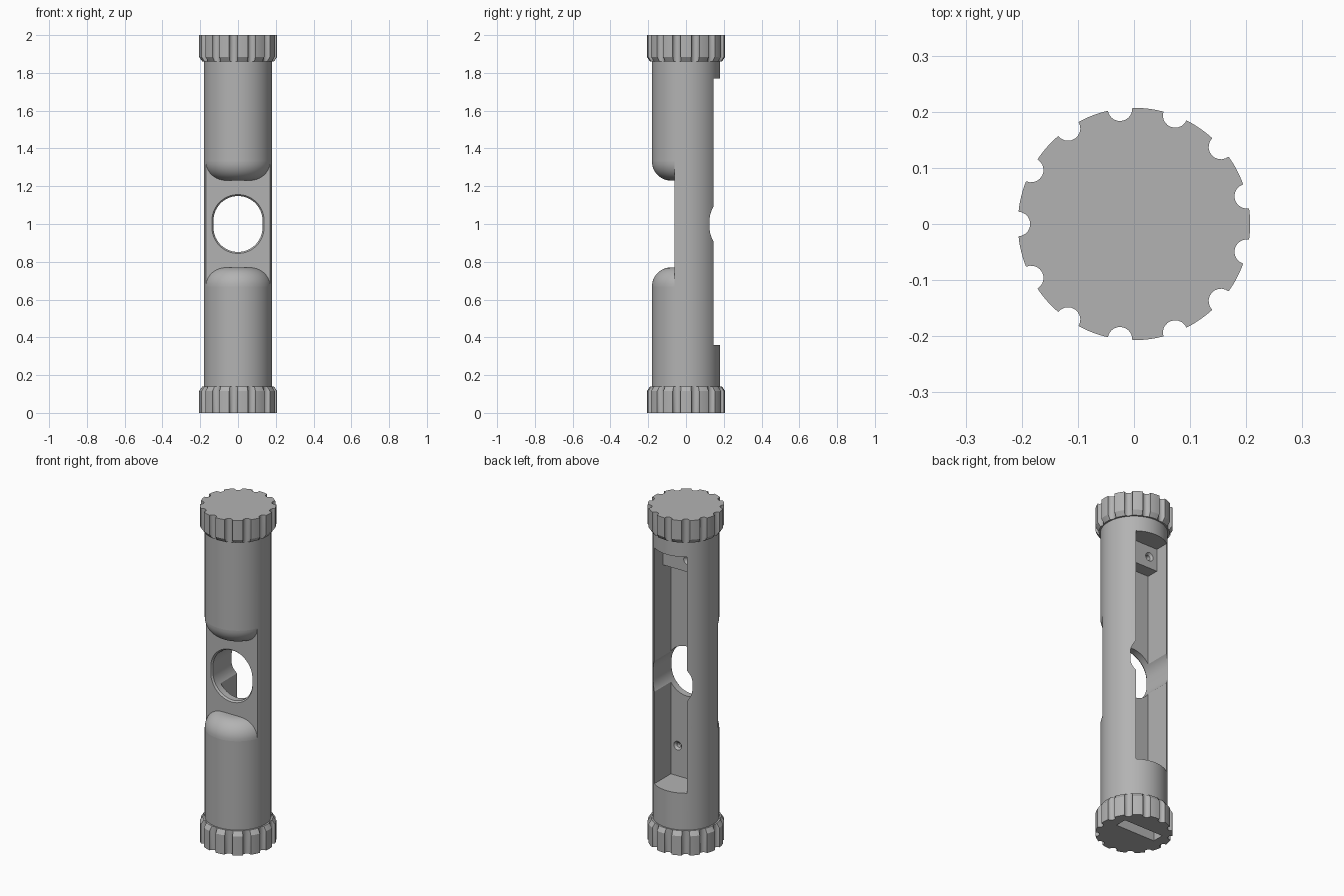
import bpy, bmesh, math

if "Cube" in bpy.data.objects:
    bpy.data.objects.remove(bpy.data.objects["Cube"])

R = 0.18          # barrel radius
SEG = 96
grey = bpy.data.materials.new("mid grey")
grey.diffuse_color = (0.45, 0.45, 0.45, 1)
grey.use_nodes = True
grey.node_tree.nodes["Principled BSDF"].inputs["Base Color"].default_value = grey.diffuse_color


def add(name, bm):
    bmesh.ops.recalc_face_normals(bm, faces=bm.faces)
    me = bpy.data.meshes.new(name)
    bm.to_mesh(me)
    bm.free()
    me.materials.append(grey)
    ob = bpy.data.objects.new(name, me)
    bpy.context.collection.objects.link(ob)
    return ob


def loft(name, rings):
    """Closed solid through rings that share a point count."""
    bm = bmesh.new()
    vs = [[bm.verts.new(p) for p in ring] for ring in rings]
    n = len(vs[0])
    for a, b in zip(vs, vs[1:]):
        for i in range(n):
            bm.faces.new((a[i], a[(i + 1) % n], b[(i + 1) % n], b[i]))
    bm.faces.new(vs[0])
    bm.faces.new(vs[-1])
    return add(name, bm)


def circle(r, z):
    return [(r * math.cos(2 * math.pi * i / SEG), r * math.sin(2 * math.pi * i / SEG), z)
            for i in range(SEG)]


def box(name, x, y0, y1, z0, z1):
    return loft(name, [[(-x, y0, z), (x, y0, z), (x, y1, z), (-x, y1, z)] for z in (z0, z1)])


def stadium(r, half, y, x=0, z=1.0, n=64):
    pts = []
    for i in range(n):
        a = 2 * math.pi * (i + 0.5) / n
        pts.append((x + r * math.cos(a), y, z + r * math.sin(a) + math.copysign(half, math.sin(a))))
    return pts


def select(ob):
    bpy.ops.object.select_all(action='DESELECT')
    ob.select_set(True)
    bpy.context.view_layer.objects.active = ob


def cut(ob, cutter):
    cutter.hide_render = True
    m = ob.modifiers.new("cut", 'BOOLEAN')
    m.operation, m.solver, m.object = 'DIFFERENCE', 'EXACT', cutter
    select(ob)
    bpy.ops.object.modifier_apply(modifier=m.name)
    bpy.data.objects.remove(cutter)


def smooth(ob):
    select(ob)
    bpy.ops.object.shade_smooth_by_angle(angle=math.radians(30))


# main tube with flat front recess
tube = loft("tube", [circle(R, 0.14), circle(R, 1.86)])
cut(tube, box("front_cutter", 0.3, -0.3, -0.06, 0.67, 1.33))

# rear pocket, shallower over the mounting block at its top
profile = [(-0.01, 0.36), (0.3, 0.36), (0.3, 1.77), (0.063, 1.77), (0.063, 1.635), (-0.01, 1.635)]
cut(tube, loft("pocket_cutter", [[(x, y, z) for y, z in profile] for x in (-0.107, 0.107)]))

# oval window through the tube with chamfered front rim
cut(tube, loft("window_cutter", [stadium(0.146, 0.018, -0.07), stadium(0.13, 0.018, -0.05),
                                 stadium(0.13, 0.018, 0.3)]))

# screw holes with countersinks
for x, y, z in ((-0.055, 0.063, 1.705), (0.062, -0.01, 0.54)):
    cut(tube, loft("screw_cutter", [stadium(0.014, 0, y - 0.035, x, z, 24),
                                    stadium(0.014, 0, y - 0.012, x, z, 24),
                                    stadium(0.03, 0, y + 0.004, x, z, 24)]))
smooth(tube)

# rounded barrel ends either side of the window recess
for name, s in (("upper_shoulder", 1), ("lower_shoulder", -1)):
    rings = [circle(R, 1 + s * 0.33)]
    for i in range(1, 13):
        a = math.pi / 2 * i / 12
        rings.append(circle(R - 0.1 + 0.1 * math.cos(a), 1 + s * (0.33 - 0.1 * math.sin(a))))
    ob = loft(name, rings)
    cut(ob, box("half_cutter", 0.3, -0.06, 0.3, 0.5, 1.5))
    smooth(ob)

# scalloped grip outline: arcs between thirteen round grooves
CAP, GROOVE, COUNT = 0.207, 0.022, 13
outline = []
for k in range(COUNT):
    c = math.pi + 2 * math.pi * k / COUNT
    half = 2 * math.asin(GROOVE / 2 / CAP)
    cx, cy = CAP * math.cos(c), CAP * math.sin(c)
    spread = math.pi / 2 - half / 2
    for i in range(11):
        t = c + math.pi + spread * (1 - i / 5)
        outline.append((cx + GROOVE * math.cos(t), cy + GROOVE * math.sin(t)))
    # order the groove by increasing angle around the cap
    g = outline[-11:]
    if g[0][0] * -math.sin(c) + g[0][1] * math.cos(c) > 0:
        outline[-11:] = g[::-1]
    span = 2 * math.pi / COUNT - 2 * half
    for i in range(1, 6):
        t = c + half + span * i / 6
        outline.append((CAP * math.cos(t), CAP * math.sin(t)))


def grip(z, limit):
    pts = []
    for x, y in outline:
        f = min(1, limit / math.hypot(x, y))
        pts.append((x * f, y * f, z))
    return pts


# end caps with chamfered inner edge
for name, base, s in (("bottom_cap", 0, 1), ("top_cap", 2, -1)):
    cap = loft(name, [grip(base, 1), grip(base + s * 0.115, 1), grip(base + s * 0.14, 0.19)])
    if s == 1:
        # slot in the underside
        cut(cap, box("slot_cutter", 0.13, 0.01, 0.08, -0.1, 0.1))
    smooth(cap)
